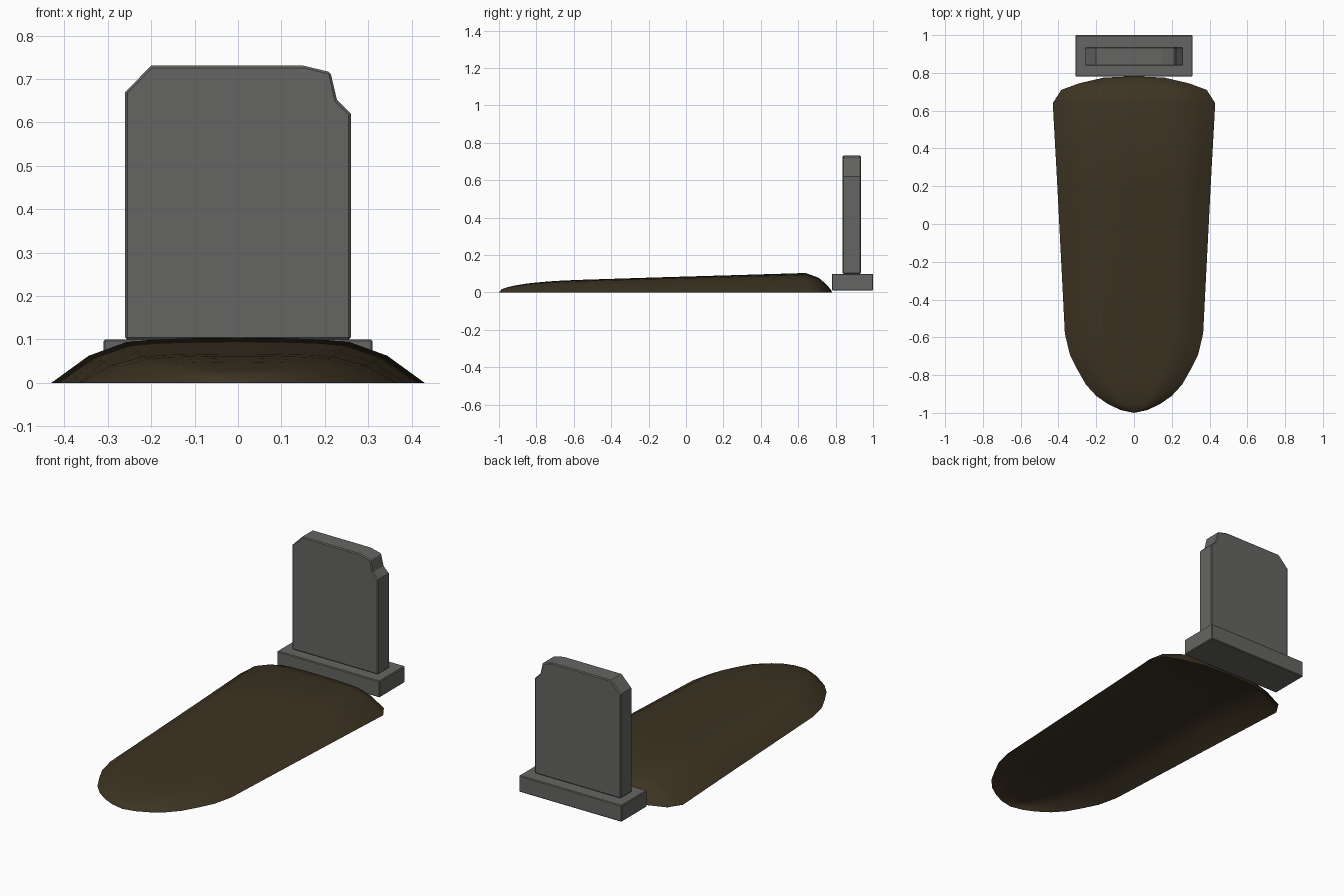
import bpy, bmesh, math

if "Cube" in bpy.data.objects:
    bpy.data.objects.remove(bpy.data.objects["Cube"])


def material(name, rgb):
    m = bpy.data.materials.new(name)
    m.diffuse_color = (*rgb, 1)
    m.use_nodes = True
    m.node_tree.nodes["Principled BSDF"].inputs["Base Color"].default_value = m.diffuse_color
    return m


stone = material("grey stone", (0.13, 0.133, 0.125))
earth = material("dark earth", (0.045, 0.033, 0.016))


def make(name, bm, mat):
    me = bpy.data.meshes.new(name)
    bmesh.ops.recalc_face_normals(bm, faces=bm.faces)
    bm.to_mesh(me)
    bm.free()
    me.materials.append(mat)
    ob = bpy.data.objects.new(name, me)
    bpy.context.collection.objects.link(ob)
    return ob


def prism(name, profile, y0, y1, bevel):
    """Front (x, z) profile extruded from y0 to y1, with softened edges."""
    bm = bmesh.new()
    face = bm.faces.new([bm.verts.new((x, y0, z)) for x, z in profile])
    ext = bmesh.ops.extrude_face_region(bm, geom=[face])
    verts = [g for g in ext["geom"] if isinstance(g, bmesh.types.BMVert)]
    bmesh.ops.translate(bm, verts=verts, vec=(0, y1 - y0, 0))
    ob = make(name, bm, stone)
    mod = ob.modifiers.new("soft edges", "BEVEL")
    mod.width = bevel
    mod.segments = 1
    mod.limit_method = "ANGLE"
    mod.angle_limit = math.radians(60)
    return ob


# Plinth and weathered slab with a chipped corner
prism("plinth", [(-.31, .01), (.31, .01), (.31, .10), (-.31, .10)], .78, 1.0, .004)
prism("headstone", [(-.26, .10), (.26, .10), (.26, .62), (.228, .652), (.213, .716),
                    (.15, .731), (-.20, .731), (-.26, .67)], .838, .936, .005)

# Mound: open-bottomed shell, stations of (y, half width, height)
stations = [(-.985, .07, .018), (-.955, .135, .028), (-.91, .20, .038), (-.85, .255, .048),
            (-.77, .30, .056), (-.69, .34, .062), (-.58, .366, .067), (-.17, .387, .08),
            (.24, .408, .092), (.64, .43, .104), (.71, .385, .078), (.745, .29, .048),
            (.775, .16, .015)]
half = [(1, 0), (.8, .6), (.6, .9), (.45, .96), (.23, .99)]
section = [(-a, b) for a, b in half] + [(0, 1)] + half[::-1]
bm = bmesh.new()
rings = [[bm.verts.new((w * a, y, h * b)) for a, b in section] for y, w, h in stations]
for r, s in zip(rings, rings[1:]):
    for i in range(len(section) - 1):
        bm.faces.new((r[i], r[i + 1], s[i + 1], s[i]))
for ring, y in ((rings[0], -1.0), (rings[-1], .782)):
    tip = bm.verts.new((0, y, 0))
    for a, b in zip(ring, ring[1:]):
        bm.faces.new((a, b, tip))
# make the open shell face outwards (up)
bmesh.ops.recalc_face_normals(bm, faces=bm.faces)
flip = sum(f.normal.z for f in bm.faces) < 0
mound = make("earth_mound", bm, earth)
if flip:
    mound.data.flip_normals()
for p in mound.data.polygons:
    p.use_smooth = True
